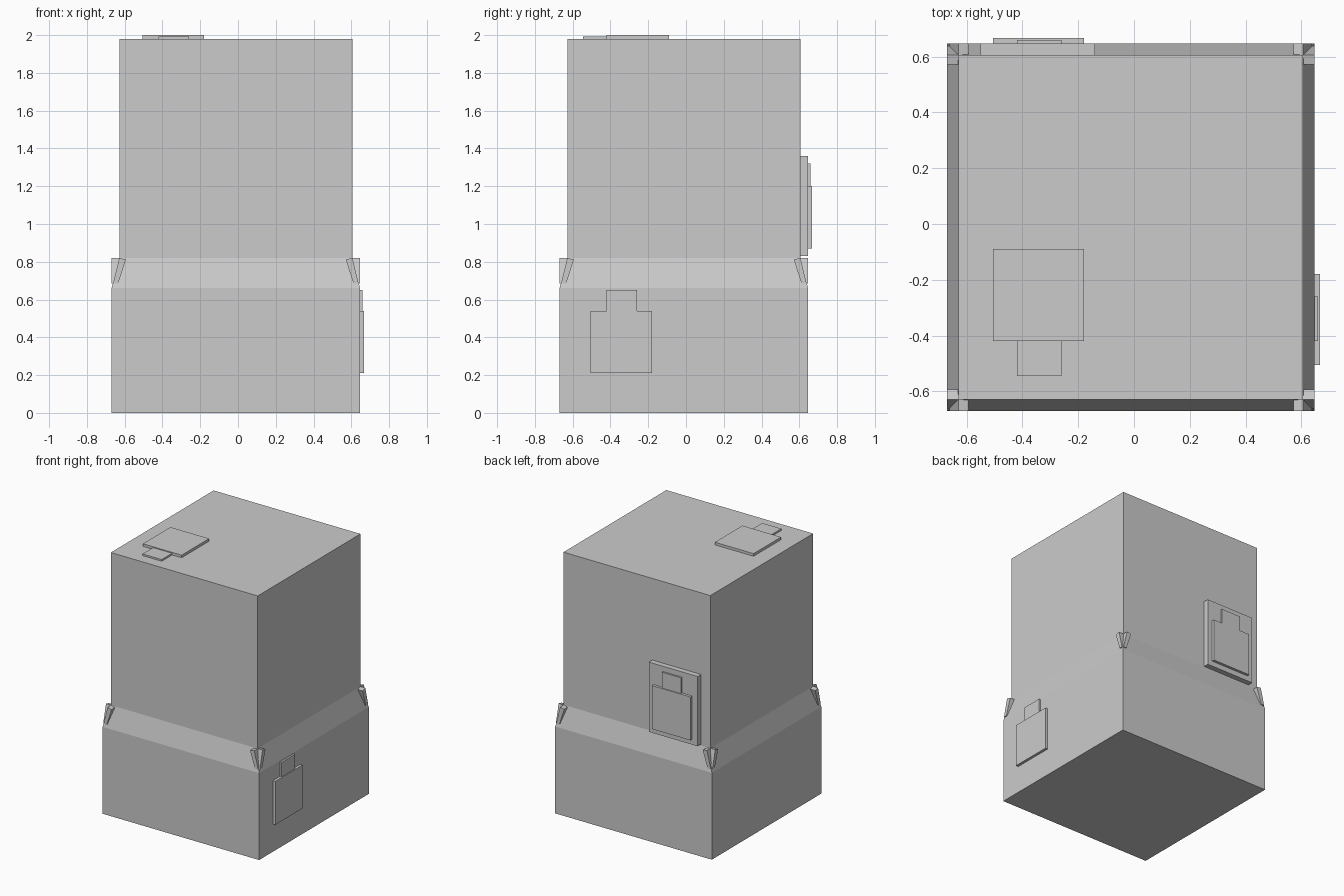
import bpy, bmesh

if "Cube" in bpy.data.objects:
    bpy.data.objects.remove(bpy.data.objects["Cube"])

C = -0.0115            # body centre in x and y
A, B = 0.658, 0.617    # half widths of lower and upper body
Z1, Z2, TOP = 0.66, 0.82, 1.98


def finish(bm, name):
    bmesh.ops.recalc_face_normals(bm, faces=bm.faces)
    me = bpy.data.meshes.new(name)
    bm.to_mesh(me)
    bm.free()
    ob = bpy.data.objects.new(name, me)
    bpy.context.collection.objects.link(ob)
    return ob


def box(name, x, y, z):
    bm = bmesh.new()
    bmesh.ops.create_cube(bm, size=1)
    for v in bm.verts:
        for i, (lo, hi) in enumerate((x, y, z)):
            v.co[i] = lo if v.co[i] < 0 else hi
    return finish(bm, name)


# Body: wide base, sloped shoulder, narrower upper block
bm = bmesh.new()
rings = []
for h, z in ((A, 0), (A, Z1), (B, Z2), (B, TOP)):
    rings.append([bm.verts.new((C + sx * h, C + sy * h, z))
                  for sx, sy in ((-1, -1), (1, -1), (1, 1), (-1, 1))])
for lo, hi in zip(rings, rings[1:]):
    for i in range(4):
        j = (i + 1) % 4
        bm.faces.new((lo[i], lo[j], hi[j], hi[i]))
bm.faces.new(rings[0][::-1])
bm.faces.new(rings[-1])
finish(bm, "body")

# Corner tabs: a leaning wedge on each side of every shoulder corner
ZB = 0.685
inner = A - (A - B) * (ZB - Z1) / (Z2 - Z1)
wedge = [(-A + 0.008, -A, ZB), (-A + 0.035, -A, ZB),
         (-A + 0.008, -inner, ZB), (-A + 0.035, -inner, ZB),
         (-B, -A, Z2), (-B + 0.035, -A, Z2 - 0.008),
         (-B, -B, Z2), (-B + 0.035, -B, Z2 - 0.008)]
for sx in (-1, 1):
    for sy in (-1, 1):
        for swap in (False, True):
            bm = bmesh.new()
            for x, y, z in wedge:
                if swap:
                    x, y = y, x
                bm.verts.new((C - sx * x, C - sy * y, z))
            bmesh.ops.convex_hull(bm, input=bm.verts)
            finish(bm, "corner_tab")

# Label plates with a thinner tab: top, right side, back
S = C + A
box("top_plate", (-0.505, -0.18), (-0.42, -0.09), (TOP - 0.005, 2.0))
box("top_plate_tab", (-0.42, -0.26), (-0.545, -0.42), (TOP - 0.005, 1.993))
box("side_plate", (S - 0.005, 0.667), (-0.505, -0.18), (0.21, 0.54))
box("side_plate_tab", (S - 0.005, 0.66), (-0.42, -0.26), (0.54, 0.65))
box("back_panel", (-0.55, -0.14), (C + B - 0.005, S), (0.83, 1.36))
box("back_plate", (-0.505, -0.18), (S - 0.005, 0.667), (0.87, 1.2))
box("back_plate_tab", (-0.42, -0.26), (S - 0.005, 0.66), (1.2, 1.32))
